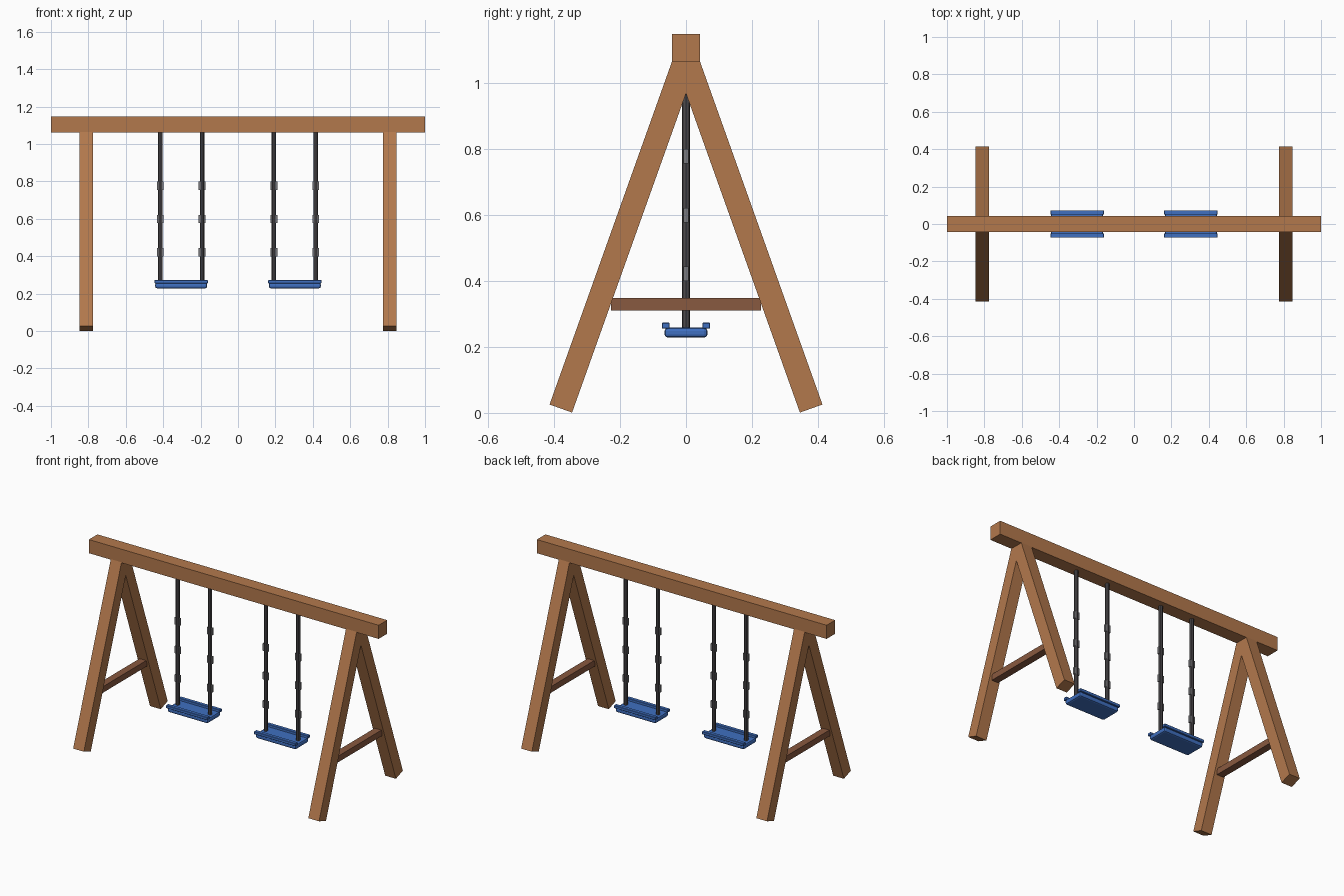
import bpy, bmesh, math
from mathutils import Matrix, Vector

if "Cube" in bpy.data.objects:
    bpy.data.objects.remove(bpy.data.objects["Cube"])


def material(name, rgb):
    m = bpy.data.materials.new(name)
    m.diffuse_color = (*rgb, 1)
    m.use_nodes = True
    m.node_tree.nodes["Principled BSDF"].inputs["Base Color"].default_value = m.diffuse_color
    return m


WOOD = material("warm wood", (0.45, 0.19, 0.073))
BRACE = material("reddish wood", (0.25, 0.10, 0.05))
BLUE = material("seat blue", (0.05, 0.16, 0.53))
DARK = material("dark steel", (0.075, 0.07, 0.075))
GREY = material("link grey", (0.19, 0.19, 0.20))


def finish(name, bm, mat, loc):
    mesh = bpy.data.meshes.new(name)
    bm.to_mesh(mesh)
    bm.free()
    mesh.materials.append(mat)
    ob = bpy.data.objects.new(name, mesh)
    ob.location = loc
    bpy.context.collection.objects.link(ob)
    return ob


def box(name, size, loc, mat, tilt=0.0, bevel=0.0, segments=2):
    bm = bmesh.new()
    bmesh.ops.create_cube(bm, size=1, matrix=Matrix.Diagonal((*size, 1)))
    if bevel:
        bmesh.ops.bevel(bm, geom=bm.edges[:], offset=bevel, segments=segments,
                        profile=0.5, affect='EDGES')
    ob = finish(name, bm, mat, loc)
    ob.rotation_euler.x = tilt
    return ob


def rod(name, radius, z0, z1, x, mat):
    bm = bmesh.new()
    bmesh.ops.create_cone(bm, cap_ends=True, segments=8, radius1=radius,
                          radius2=radius, depth=z1 - z0)
    return finish(name, bm, mat, (x, 0, (z0 + z1) / 2))


# Top beam
box("top_beam", (2.0, 0.084, 0.085), (0, 0, 1.1045), WOOD)

# A-frames: two splayed legs and a cross brace at each end
ANGLE, WIDTH, LENGTH = math.radians(19.65), 0.0725, 1.13
for sx, side in ((-1, "left"), (1, "right")):
    for sy, face in ((-1, "front"), (1, "back")):
        c, s = math.cos(ANGLE), math.sin(ANGLE)
        y = 0.345 + c * WIDTH / 2 - s * LENGTH / 2
        z = 0.001 + s * WIDTH / 2 + c * LENGTH / 2
        box(f"{side}_{face}_leg", (0.074, WIDTH, LENGTH),
            (sx * 0.8115, sy * y, z), WOOD, tilt=sy * ANGLE)
    box(f"{side}_cross_brace", (0.046, 0.454, 0.038),
        (sx * 0.8115, 0, 0.329), BRACE)

# Swings: seat with two rims, hung from two chains with link sleeves
for sx, side in ((-1, "left"), (1, "right")):
    cx = sx * 0.304
    box(f"{side}_seat", (0.278, 0.13, 0.03), (cx, 0, 0.243), BLUE,
        bevel=0.01, segments=2)
    for sy, face in ((-1, "front"), (1, "back")):
        box(f"{side}_seat_{face}_rim", (0.285, 0.023, 0.018),
            (cx, sy * 0.0615, 0.264), BLUE, bevel=0.002, segments=1)
    for k, end in ((-1, "outer" if sx < 0 else "inner"),
                   (1, "inner" if sx < 0 else "outer")):
        x = cx + k * 0.112
        rod(f"{side}_{end}_chain", 0.0118, 0.25, 1.08, x, DARK)
        for i, z in enumerate((0.421, 0.599, 0.777)):
            box(f"{side}_{end}_link_{i + 1}", (0.036, 0.014, 0.044),
                (x, 0, z), GREY)
